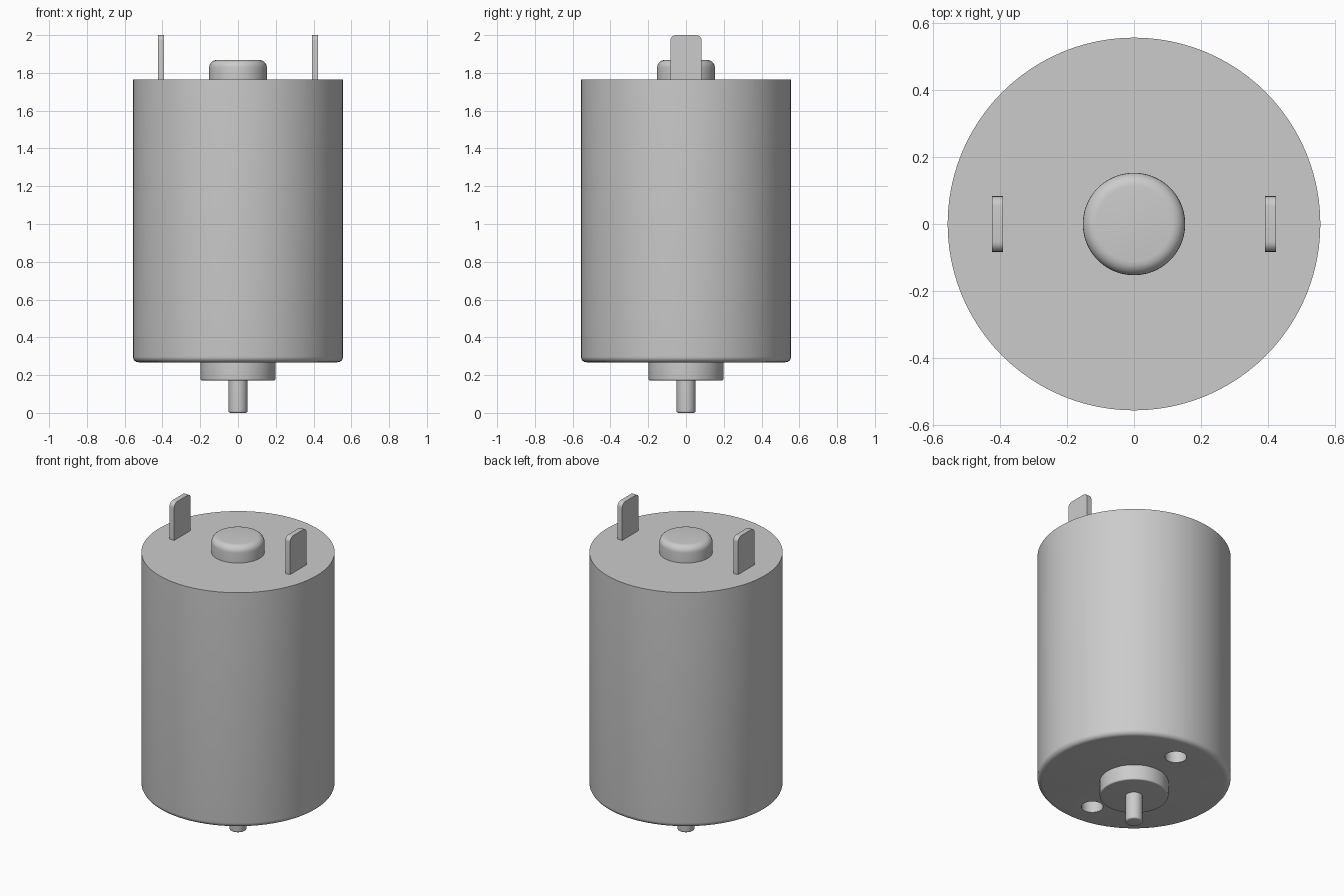
import bpy
import bmesh
from math import pi, sin, cos, radians

cube = bpy.data.objects.get("Cube")
if cube:
    bpy.data.objects.remove(cube)

# One plain metal colour for everything
metal = bpy.data.materials.new("light_grey_metal")
metal.use_nodes = True
grey = (0.6, 0.6, 0.6, 1)
metal.diffuse_color = grey
metal.node_tree.nodes["Principled BSDF"].inputs["Base Color"].default_value = grey


def make_object(name, bm):
    bmesh.ops.recalc_face_normals(bm, faces=bm.faces)
    mesh = bpy.data.meshes.new(name)
    bm.to_mesh(mesh)
    bm.free()
    mesh.materials.append(metal)
    obj = bpy.data.objects.new(name, mesh)
    bpy.context.collection.objects.link(obj)
    return obj


def smooth(obj):
    bpy.ops.object.select_all(action="DESELECT")
    obj.select_set(True)
    bpy.context.view_layer.objects.active = obj
    bpy.ops.object.shade_smooth_by_angle(angle=radians(35))


def arc(cx, cy, r, start, steps=6):
    """Quarter-circle points, counter-clockwise from the start angle."""
    angles = [radians(start + 90 * i / steps) for i in range(steps + 1)]
    return [(cx + r * cos(a), cy + r * sin(a)) for a in angles]


def turned(name, radius, bottom, top, low=0, high=0, segments=96, centre=(0, 0)):
    """Cylinder with optional rounded lower and upper rims."""
    profile = arc(radius - low, bottom + low, low, -90) if low else [(radius, bottom)]
    profile += arc(radius - high, top - high, high, 0) if high else [(radius, top)]
    bm = bmesh.new()
    rings = []
    for r, z in profile:
        rings.append([bm.verts.new((centre[0] + r * cos(2 * pi * i / segments),
                                    centre[1] + r * sin(2 * pi * i / segments), z))
                      for i in range(segments)])
    for a, b in zip(rings, rings[1:]):
        for i in range(segments):
            j = (i + 1) % segments
            bm.faces.new((a[i], a[j], b[j], b[i]))
    bm.faces.new(rings[0])
    bm.faces.new(rings[-1])
    return make_object(name, bm)


# Motor can with two blind mounting holes in its underside
case = turned("motor_case", 0.557, 0.268, 1.764, low=0.03)
for label, side in (("front", -1), ("back", 1)):
    cutter = turned(label + "_hole_cutter", 0.063, 0.2, 0.42,
                    segments=40, centre=(0, 0.375 * side))
    cutter.hide_render = True
    cut = case.modifiers.new(label + "_mounting_hole", "BOOLEAN")
    cut.operation = "DIFFERENCE"
    cut.solver = "EXACT"
    cut.object = cutter
    bpy.context.view_layer.objects.active = case
    bpy.ops.object.modifier_apply(modifier=cut.name)
    bpy.data.objects.remove(cutter)
smooth(case)

# Bearing housings and output shaft
smooth(turned("front_bearing_boss", 0.198, 0.172, 0.268, low=0.008))
smooth(turned("output_shaft", 0.05, 0, 0.172, low=0.01, segments=48))
smooth(turned("rear_bearing_cap", 0.153, 1.764, 1.868, high=0.04))

# Pair of terminal tabs with rounded upper corners
half, tip, corner, inner, outer = 0.083, 2.0, 0.03, 0.391, 0.424
outline = [(-half, 1.764), (half, 1.764)]
outline += arc(half - corner, tip - corner, corner, 0)
outline += arc(corner - half, tip - corner, corner, 90)
for label, side in (("left", 1), ("right", -1)):
    bm = bmesh.new()
    face = bm.faces.new([bm.verts.new((side * inner, y, z)) for y, z in outline])
    grown = bmesh.ops.extrude_face_region(bm, geom=[face], use_keep_orig=True)
    moved = [v for v in grown["geom"] if isinstance(v, bmesh.types.BMVert)]
    bmesh.ops.translate(bm, verts=moved, vec=(side * (outer - inner), 0, 0))
    smooth(make_object(label + "_terminal_tab", bm))
